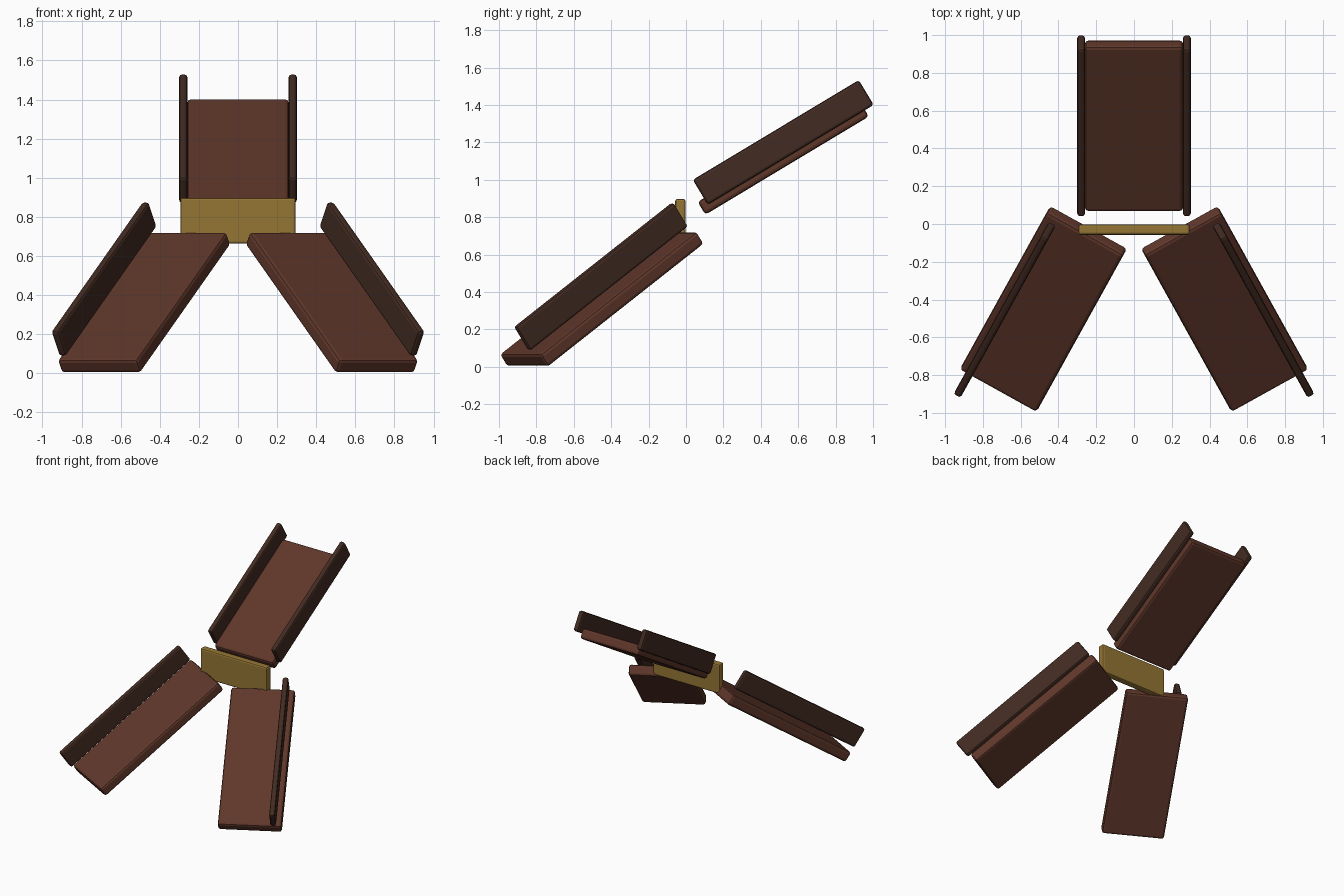
import bpy
import math
from mathutils import Matrix, Vector

if "Cube" in bpy.data.objects:
    bpy.data.objects.remove(bpy.data.objects["Cube"])


def material(name, rgb):
    m = bpy.data.materials.new(name)
    m.diffuse_color = (*rgb, 1)
    m.use_nodes = True
    m.node_tree.nodes["Principled BSDF"].inputs["Base Color"].default_value = m.diffuse_color
    return m


WOOD = material("brown_wood", (0.115, 0.038, 0.023))
DARK = material("dark_wood", (0.055, 0.024, 0.016))
BRASS = material("brass", (0.30, 0.18, 0.035))


def board(name, centre, size, mat, yaw=0, pitch=0, bevel=0.018):
    """Bevelled board; pitch lifts its +y end, yaw turns it about z."""
    bpy.ops.mesh.primitive_cube_add(size=1)
    ob = bpy.context.object
    ob.name = name
    ob.data.transform(Matrix.Diagonal((*size, 1)))
    ob.location = Vector(centre)
    ob.rotation_euler = (math.radians(pitch), 0, math.radians(yaw))
    mod = ob.modifiers.new("bevel", "BEVEL")
    mod.width = bevel
    mod.segments = 2
    ob.data.materials.append(mat)
    return ob


# Upper chute with a rail on each side
board("upper_slab", (0, 0.52, 1.11), (0.52, 1.02, 0.08), WOOD, pitch=31)
for s, side in ((-1, "left"), (1, "right")):
    board(f"upper_rail_{side}", (s * 0.28, 0.52, 1.20), (0.042, 1.035, 0.155),
          DARK, pitch=31, bevel=0.014)

    # Lower chutes splay outward, each with one raised outer rail
    board(f"lower_slab_{side}", (s * 0.48, -0.45, 0.362), (0.465, 1.16, 0.082),
          WOOD, yaw=s * 29, pitch=34.6)
    board(f"lower_rail_{side}", (s * 0.685, -0.455, 0.482), (0.042, 1.17, 0.155),
          DARK, yaw=s * 29, pitch=34.6, bevel=0.014)

# Upright plate at the junction
board("junction_plate", (0, -0.03, 0.78), (0.59, 0.055, 0.235), BRASS, bevel=0.012)
